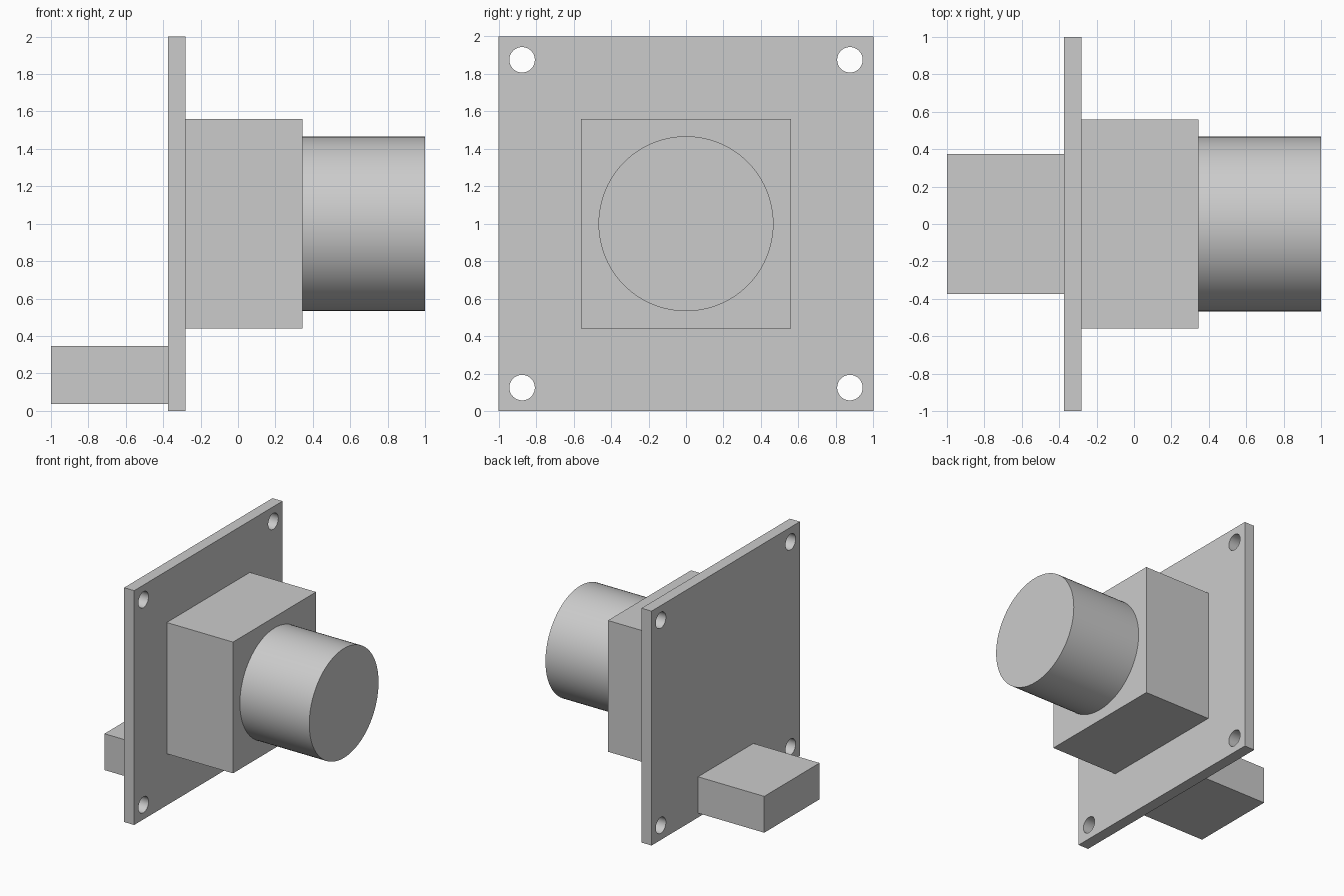
import bpy
import math

cube = bpy.data.objects.get("Cube")
if cube:
    bpy.data.objects.remove(cube, do_unlink=True)

grey = bpy.data.materials.new("plain grey")
grey.use_nodes = True
colour = (0.6, 0.6, 0.6, 1)
grey.diffuse_color = colour
grey.node_tree.nodes["Principled BSDF"].inputs["Base Color"].default_value = colour


def finish(name):
    obj = bpy.context.object
    obj.name = name
    bpy.ops.object.transform_apply(location=False, rotation=True, scale=True)
    obj.data.materials.append(grey)
    return obj


def box(name, x0, x1, width, z0, z1):
    """Box centred on y = 0."""
    bpy.ops.mesh.primitive_cube_add(size=1, location=((x0 + x1) / 2, 0, (z0 + z1) / 2))
    bpy.context.object.scale = (x1 - x0, width, z1 - z0)
    return finish(name)


def rod(name, x0, x1, y, z, radius, sides):
    """Cylinder lying along x."""
    bpy.ops.mesh.primitive_cylinder_add(
        vertices=sides, radius=radius, depth=x1 - x0,
        location=((x0 + x1) / 2, y, z), rotation=(0, math.pi / 2, 0))
    obj = finish(name)
    bpy.ops.object.shade_smooth_by_angle(angle=math.radians(30))
    return obj


BACK, FRONT, LENS = -0.375, -0.28, 0.345

# Circuit board with a mounting hole in each corner
board = box("circuit_board", BACK, FRONT, 2, 0, 2)
for y in (-0.875, 0.875):
    for z in (0.125, 1.875):
        cutter = rod("hole_cutter", BACK - 0.1, FRONT + 0.1, y, z, 0.068, 48)
        cutter.hide_render = True
        cutter.hide_set(True)
        cutter.display_type = 'WIRE'
        hole = board.modifiers.new("mounting_hole", 'BOOLEAN')
        hole.operation = 'DIFFERENCE'
        hole.solver = 'EXACT'
        hole.object = cutter

# Apply the holes, then remove the cutters
bpy.context.view_layer.objects.active = board
board.select_set(True)
for modifier in list(board.modifiers):
    cutter = modifier.object
    bpy.ops.object.modifier_apply(modifier=modifier.name)
    bpy.data.objects.remove(cutter, do_unlink=True)
bpy.ops.object.select_all(action='DESELECT')
board.select_set(True)
bpy.ops.object.shade_smooth_by_angle(angle=math.radians(30))

# Lens housing and barrel on one side, connector on the other
box("lens_housing", FRONT, LENS, 1.12, 0.44, 1.56)
rod("lens_barrel", LENS, 1, 0, 1, 0.467, 96)
box("cable_connector", -1, BACK, 0.746, 0.037, 0.347)
